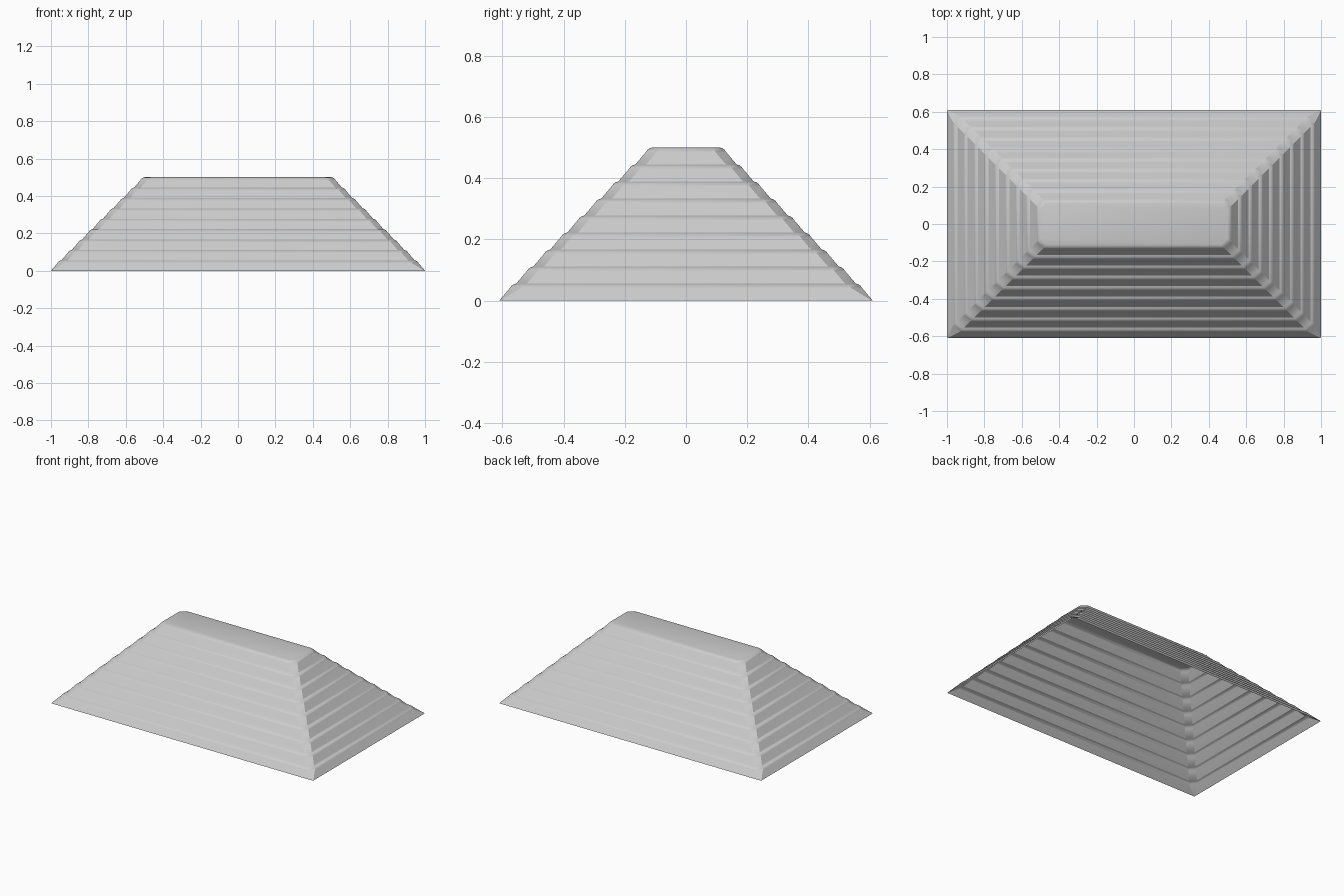
import bpy
import bmesh
import math

LAYERS = 9
HEIGHT = 0.5
HALF_X, HALF_Y = 1.0, 0.61
STEP = HEIGHT / LAYERS

# One tier's wall: (inset, rise), sloping up to a rounded shoulder
WALL = [(0, 0), (0.034, 0.040), (0.040, 0.048), (0.047, 0.053), (STEP, STEP)]

if "Cube" in bpy.data.objects:
    bpy.data.objects.remove(bpy.data.objects["Cube"], do_unlink=True)

stone = bpy.data.materials.new("light_grey")
stone.use_nodes = True
grey = (0.6, 0.6, 0.6, 1)
stone.diffuse_color = grey
stone.node_tree.nodes["Principled BSDF"].inputs["Base Color"].default_value = grey


def add_ring(bm, inset, z, cut):
    """Rectangle with clipped corners, counter-clockwise."""
    x, y = HALF_X - inset, HALF_Y - inset
    points = [(x, cut - y), (x, y - cut), (x - cut, y), (cut - x, y),
              (-x, y - cut), (-x, cut - y), (cut - x, -y), (x - cut, -y)]
    return [bm.verts.new((px, py, z)) for px, py in points]


# Stepped shell, open underneath
bm = bmesh.new()
rings = [add_ring(bm, 0, 0, 0.004)]
for tier in range(LAYERS):
    for inset, rise in WALL[1:]:
        rings.append(add_ring(bm, tier * STEP + inset, tier * STEP + rise, 0.035))

for low, high in zip(rings, rings[1:]):
    for i in range(len(low)):
        j = (i + 1) % len(low)
        bm.faces.new((low[i], low[j], high[j], high[i]))
bm.faces.new(rings[-1])

mesh = bpy.data.meshes.new("stepped_mound")
bm.to_mesh(mesh)
bm.free()
mesh.materials.append(stone)
mound = bpy.data.objects.new("stepped_mound", mesh)
bpy.context.collection.objects.link(mound)

bpy.ops.object.select_all(action="DESELECT")
mound.select_set(True)
bpy.context.view_layer.objects.active = mound
bpy.ops.object.shade_smooth_by_angle(angle=math.radians(32))
